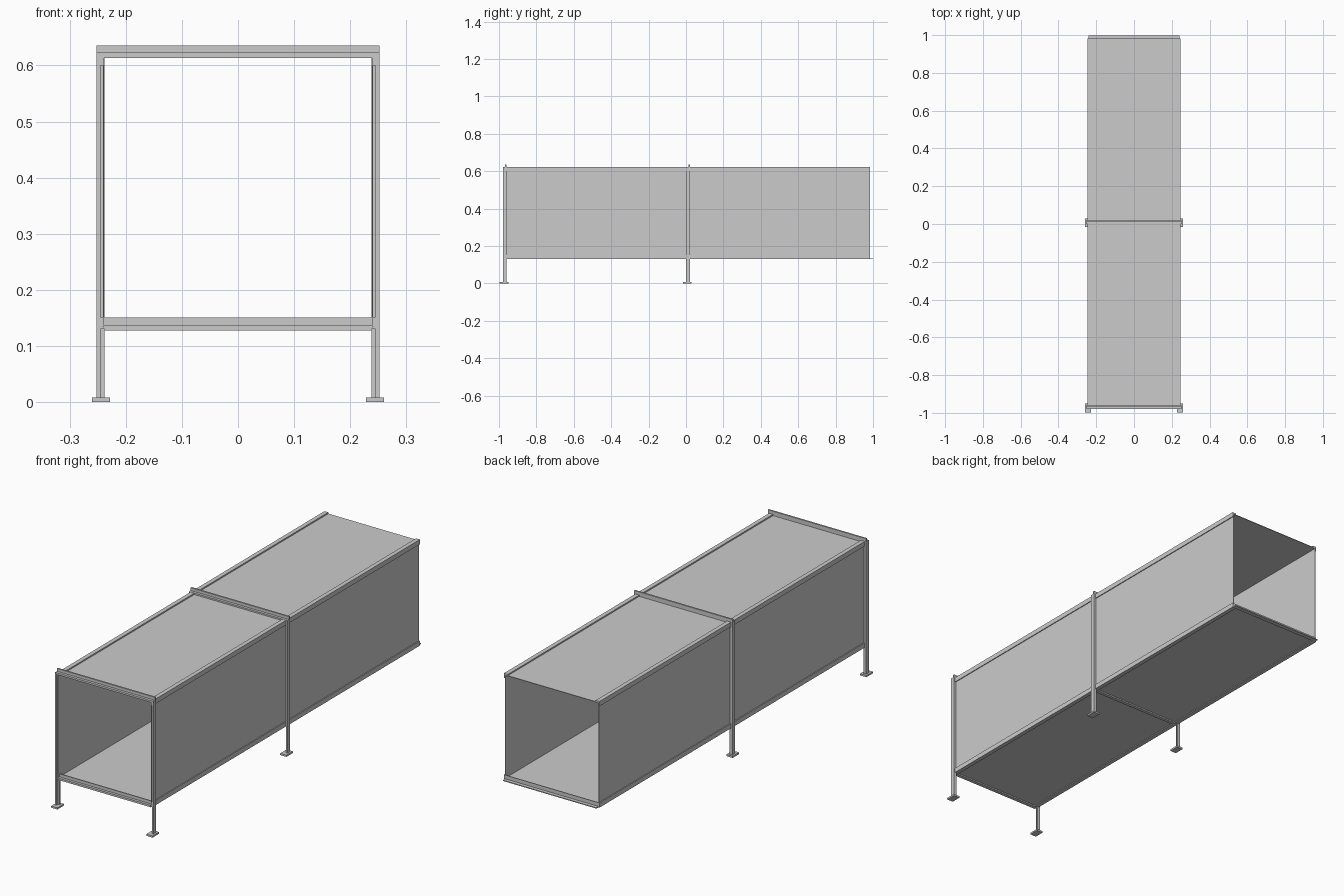
import bpy, bmesh
from mathutils import Vector

if "Cube" in bpy.data.objects:
    bpy.data.objects.remove(bpy.data.objects["Cube"])


def build(name, boxes, mirror=False):
    """One object from a list of (x0, x1, y0, y1, z0, z1) boxes."""
    bm = bmesh.new()
    for x0, x1, y0, y1, z0, z1 in boxes:
        new = bmesh.ops.create_cube(bm, size=1)["verts"]
        for v in new:
            v.co = Vector((x1 if v.co.x > 0 else x0,
                           y1 if v.co.y > 0 else y0,
                           z1 if v.co.z > 0 else z0))
    me = bpy.data.meshes.new(name)
    bm.to_mesh(me)
    bm.free()
    ob = bpy.data.objects.new(name, me)
    bpy.context.collection.objects.link(ob)
    if mirror:
        m = ob.modifiers.new("mirror", "MIRROR")
        m.use_axis[0] = True
    return ob


MODULE = 0.98      # length of one tunnel section
START = -0.977

for i, label in enumerate(("front", "rear")):
    y0 = START + i * MODULE
    y1 = y0 + MODULE

    # Thin sheet panels
    build(label + "_side_panels", [(0.239, 0.241, y0, y1, 0.135, 0.616)], True)
    build(label + "_top_panel", [(-0.240, 0.240, y0, y1, 0.613, 0.616)])
    build(label + "_floor_panel", [(-0.240, 0.240, y0, y1, 0.134, 0.137)])

    # Long angle rails at the four corners
    build(label + "_upper_rails", [
        (0.241, 0.245, y0, y1, 0.600, 0.622),
        (0.225, 0.241, y0, y1, 0.616, 0.622)], True)
    build(label + "_lower_rails", [
        (0.241, 0.245, y0, y1, 0.130, 0.152),
        (0.225, 0.241, y0, y1, 0.130, 0.134)], True)

    # Angle-section legs
    build(label + "_legs", [
        (0.245, 0.252, y0 - 0.002, y0 + 0.018, 0.008, 0.622),
        (0.238, 0.245, y0 + 0.010, y0 + 0.018, 0.008, 0.622)], True)

    # Foot plates
    build(label + "_feet", [(0.228, 0.260, y0 - 0.020, y0 + 0.027, 0, 0.008)], True)

    # Angle-section crossbars over and under the tunnel
    build(label + "_top_crossbar", [
        (-0.252, 0.252, y0 + 0.010, y0 + 0.018, 0.613, 0.636),
        (-0.252, 0.252, y0 - 0.002, y0 + 0.010, 0.616, 0.623)])
    build(label + "_bottom_crossbar", [
        (-0.238, 0.238, y0 + 0.010, y0 + 0.015, 0.128, 0.151),
        (-0.238, 0.238, y0 - 0.002, y0 + 0.010, 0.128, 0.137)])

# Open back end: floor lip angle
end = START + 2 * MODULE
build("back_floor_lip", [
    (-0.240, 0.240, end - 0.004, end, 0.130, 0.151),
    (-0.240, 0.240, end, end + 0.016, 0.130, 0.134)])
